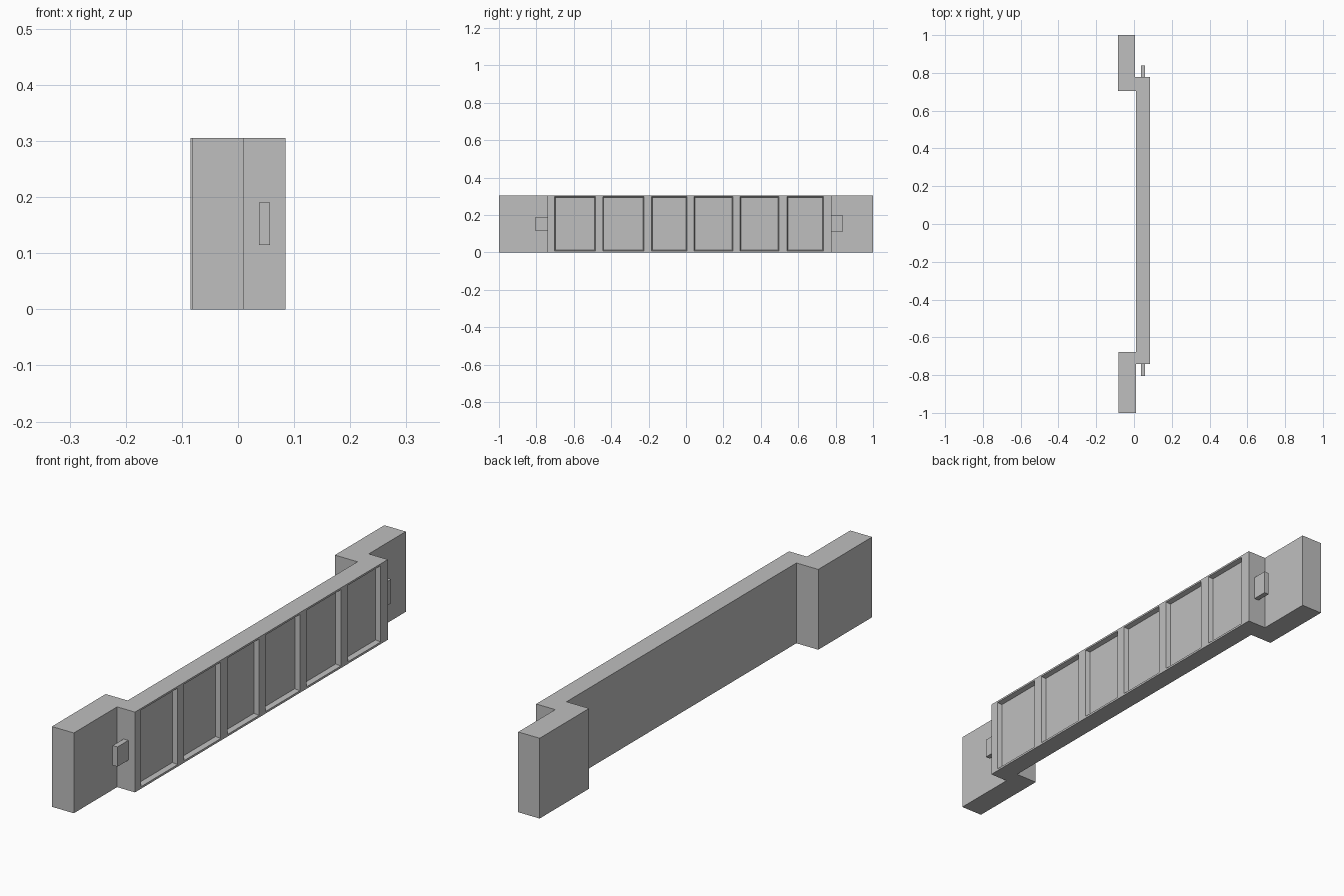
import bpy
import bmesh

default = bpy.data.objects.get("Cube")
if default:
    bpy.data.objects.remove(default, do_unlink=True)

HEIGHT = 0.305
FACE_X = 0.085

grey = bpy.data.materials.new("plain grey")
grey.use_nodes = True
colour = (0.52, 0.52, 0.52, 1)
grey.diffuse_color = colour
grey.node_tree.nodes["Principled BSDF"].inputs["Base Color"].default_value = colour


def make_object(name, bm):
    bmesh.ops.recalc_face_normals(bm, faces=bm.faces)
    mesh = bpy.data.meshes.new(name)
    bm.to_mesh(mesh)
    bm.free()
    mesh.materials.append(grey)
    obj = bpy.data.objects.new(name, mesh)
    bpy.context.collection.objects.link(obj)
    return obj


def add_frustum(bm, rings):
    """Solid between rectangles given as (x, y0, y1, z0, z1)."""
    loops = [[bm.verts.new(p) for p in
              ((x, y0, z0), (x, y1, z0), (x, y1, z1), (x, y0, z1))]
             for x, y0, y1, z0, z1 in rings]
    bm.faces.new(loops[0])
    bm.faces.new(loops[-1])
    for a, b in zip(loops, loops[1:]):
        for i in range(4):
            j = (i + 1) % 4
            bm.faces.new((a[i], a[j], b[j], b[i]))


# Wall with offset end blocks, as one extruded plan outline
outline = [(-0.082, -1), (0.01, -1), (0.01, -0.74), (FACE_X, -0.74),
           (FACE_X, 0.778), (0.005, 0.778), (0.005, 1), (-0.085, 1),
           (-0.085, 0.703), (0.01, 0.703), (0.01, -0.677), (-0.082, -0.677)]
bm = bmesh.new()
base = bm.faces.new([bm.verts.new((x, y, 0)) for x, y in outline])
extruded = bmesh.ops.extrude_face_region(bm, geom=[base])
top = [v for v in extruded["geom"] if isinstance(v, bmesh.types.BMVert)]
bmesh.ops.translate(bm, verts=top, vec=(0, 0, HEIGHT))
wall = make_object("wall", bm)

# Six recessed panels with slightly tapered sides
panels = [(-0.703, -0.484), (-0.445, -0.225), (-0.185, 0.005),
          (0.043, 0.25), (0.29, 0.496), (0.54, 0.735)]
depth, taper = 0.018, 0.005
z0, z1 = 0.008, 0.298
bm = bmesh.new()
for y0, y1 in panels:
    mouth = (y0, y1, z0, z1)
    add_frustum(bm, [
        (FACE_X - depth, y0 + taper, y1 - taper, z0 + taper, z1 - taper),
        (FACE_X, *mouth),
        (FACE_X + 0.02, *mouth)])
cutter = make_object("recess_cutter", bm)
cutter.hide_render = True
cut = wall.modifiers.new("panel recesses", "BOOLEAN")
cut.operation = "DIFFERENCE"
cut.solver = "EXACT"
cut.object = cutter

# Bake the cut and drop the cutter
bpy.context.view_layer.update()
graph = bpy.context.evaluated_depsgraph_get()
baked = bpy.data.meshes.new_from_object(wall.evaluated_get(graph))
wall.modifiers.clear()
wall.data = baked
bpy.data.objects.remove(cutter, do_unlink=True)

# Small locking tabs on the wall ends
for name, y0, y1, low, high in (("front_tab", -0.805, -0.735, 0.115, 0.19),
                                ("back_tab", 0.77, 0.838, 0.108, 0.2)):
    bm = bmesh.new()
    add_frustum(bm, [(x, y0, y1, low, high) for x in (0.037, 0.057)])
    make_object(name, bm)
